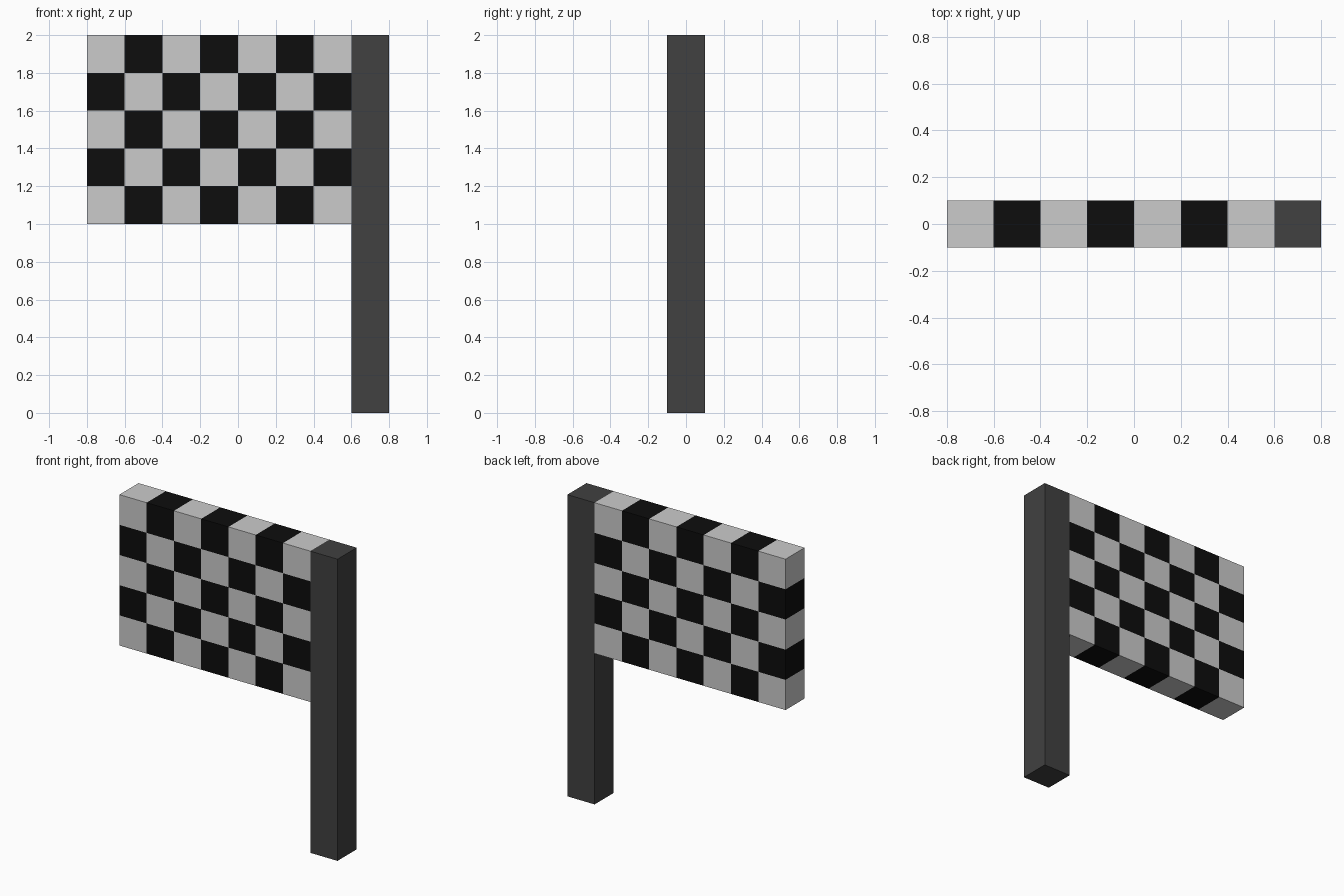
import bpy
import bmesh
import math
from mathutils import Matrix, Vector

if "Cube" in bpy.data.objects:
    bpy.data.objects.remove(bpy.data.objects["Cube"])

CELL, COLS, ROWS = 0.2, 7, 5
LEFT, BOTTOM, HALF = -0.8, 1.0, 0.1


def material(name, value):
    mat = bpy.data.materials.new(name)
    mat.diffuse_color = (value, value, value, 1.0)
    mat.use_nodes = True
    mat.node_tree.nodes["Principled BSDF"].inputs["Base Color"].default_value = mat.diffuse_color
    return mat


def add_object(name, bm, mats):
    bmesh.ops.recalc_face_normals(bm, faces=bm.faces)
    mesh = bpy.data.meshes.new(name)
    bm.to_mesh(mesh)
    bm.free()
    for mat in mats:
        mesh.materials.append(mat)
    obj = bpy.data.objects.new(name, mesh)
    bpy.context.collection.objects.link(obj)
    return obj


def box(x0, x1, z0, z1):
    bm = bmesh.new()
    size = Matrix.Diagonal((x1 - x0, 2 * HALF, z1 - z0, 1))
    place = Matrix.Translation(((x0 + x1) / 2, 0, (z0 + z1) / 2))
    bmesh.ops.create_cube(bm, size=1, matrix=place @ size)
    return bm


def slice_at(bm, point, normal):
    bmesh.ops.bisect_plane(bm, geom=bm.verts[:] + bm.edges[:] + bm.faces[:],
                           plane_co=point, plane_no=normal)


light = material("light_grey", 0.6)
black = material("black", 0.004)
charcoal = material("charcoal", 0.052)

# Pole
add_object("pole", box(0.6, 0.8, 0.0, 2.0), [charcoal])

# Flag panel, cut into square cells
flag = box(LEFT, LEFT + COLS * CELL, BOTTOM, BOTTOM + ROWS * CELL)
for i in range(1, COLS):
    slice_at(flag, (LEFT + i * CELL, 0, 0), (1, 0, 0))
for j in range(1, ROWS):
    slice_at(flag, (0, 0, BOTTOM + j * CELL), (0, 0, 1))

# Checker pattern, sampled just inside each face so edges follow their cell
flag.normal_update()
for face in flag.faces:
    p = face.calc_center_median() - face.normal * CELL / 2
    col = math.floor((p.x - LEFT) / CELL)
    row = math.floor((p.z - BOTTOM) / CELL)
    face.material_index = (col + row) % 2
add_object("flag", flag, [light, black])
